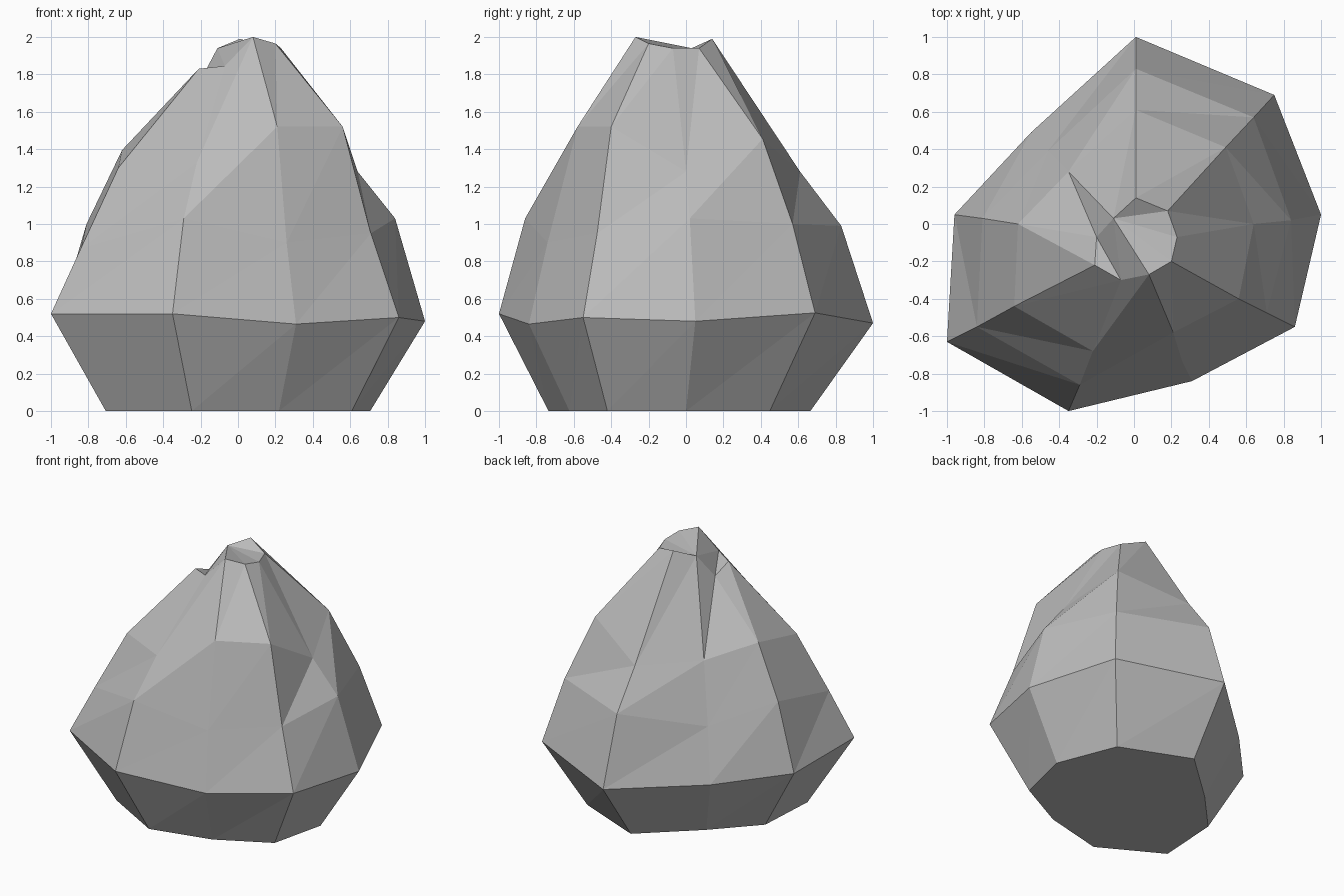
import bpy, bmesh

if "Cube" in bpy.data.objects:
    bpy.data.objects.remove(bpy.data.objects["Cube"])

# Columns of the rock, counter to each other around z: belt, lower slope, upper slope, rim
COLUMNS = [
    ((.01, 1, .47), (.01, .83, .99), (.01, .61, 1.28), (.01, .14, 1.99)),
    ((.75, .69, .525), (.64, .57, 1), (.49, .41, 1.455), (.18, .07, 1.94)),
    ((1, .05, .48), (.84, .02, 1.03), (.64, 0, 1.28), (.23, -.07, 1.94)),
    ((.86, -.55, .5), (.71, -.475, .95), (.56, -.4, 1.52), (.2, -.2, 1.965)),
    ((.31, -.84, .465), (.26, -.74, .9), (.21, -.58, 1.52), (.08, -.27, 2)),
    ((-.35, -1, .52), (-.29, -.86, 1.03), (-.22, -.68, 1.33), (-.07, -.3, 1.845)),
    ((-1, -.63, .52), (-.84, -.55, .87), (-.64, -.44, 1.3), (-.21, -.22, 1.83)),
    ((-.96, .05, .49), (-.81, .03, 1), (-.62, 0, 1.395), (-.2, -.07, 1.77)),
    ((-.55, .49, .46), (-.46, .39, .85), (-.35, .28, 1.29), (-.11, .03, 1.94)),
]

bm = bmesh.new()

# Foot: the belt ring drawn in and dropped to the ground
foot = [bm.verts.new((c[0][0] * .707, c[0][1] * .7 - .035, 0)) for c in COLUMNS]
rings = [foot] + [[bm.verts.new(c[k]) for c in COLUMNS] for k in range(4)]

# Faceted sides
for low, high in zip(rings, rings[1:]):
    for i in range(len(low)):
        bm.faces.new((low[i], low[i - 1], high[i - 1]))
        bm.faces.new((low[i], high[i - 1], high[i]))

# Underside
bm.faces.new(foot)

# Peak, with a notch on its left side
rim = rings[-1]
for tri in ((0, 1, 8), (1, 2, 8), (2, 3, 8), (3, 4, 8), (4, 5, 8), (5, 7, 8), (5, 6, 7)):
    bm.faces.new([rim[i] for i in tri])

bmesh.ops.recalc_face_normals(bm, faces=bm.faces)
mesh = bpy.data.meshes.new("rock")
bm.to_mesh(mesh)
bm.free()

stone = bpy.data.materials.new("grey stone")
stone.diffuse_color = (.5, .5, .5, 1)
stone.use_nodes = True
stone.node_tree.nodes["Principled BSDF"].inputs["Base Color"].default_value = stone.diffuse_color
mesh.materials.append(stone)
bpy.context.collection.objects.link(bpy.data.objects.new("rock", mesh))
